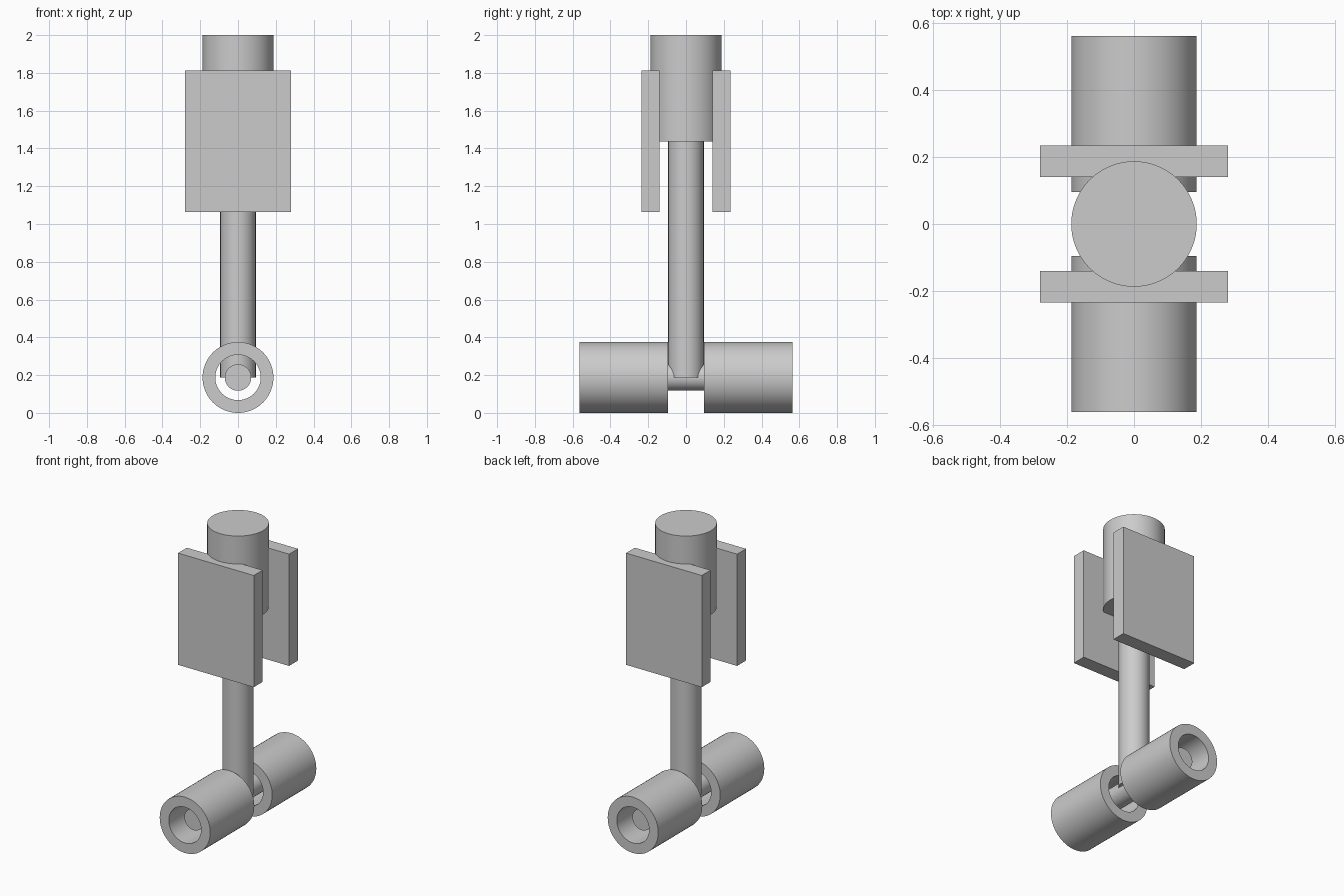
import bpy
import bmesh
import math
from mathutils import Matrix

default = bpy.data.objects.get("Cube")
if default:
    bpy.data.objects.remove(default, do_unlink=True)

GREY = (0.6, 0.6, 0.6, 1.0)
grey = bpy.data.materials.new("plain_grey")
grey.use_nodes = True
grey.diffuse_color = GREY
grey.node_tree.nodes["Principled BSDF"].inputs["Base Color"].default_value = GREY

SIDES = 64
R = 0.1875       # radius of head and wheels
WHEEL_Z = R      # axle height


def finish(name, bm, smooth=True):
    bmesh.ops.recalc_face_normals(bm, faces=bm.faces)
    mesh = bpy.data.meshes.new(name)
    bm.to_mesh(mesh)
    bm.free()
    mesh.materials.append(grey)
    obj = bpy.data.objects.new(name, mesh)
    bpy.context.collection.objects.link(obj)
    if smooth:
        bpy.ops.object.select_all(action="DESELECT")
        obj.select_set(True)
        bpy.context.view_layer.objects.active = obj
        bpy.ops.object.shade_smooth_by_angle(angle=math.radians(30))
    return obj


def cylinder(name, radius, length, matrix):
    bm = bmesh.new()
    bmesh.ops.create_cone(bm, cap_ends=True, segments=SIDES, radius1=radius,
                          radius2=radius, depth=length, matrix=matrix)
    return finish(name, bm)


def tube(name, outer, inner, y0, y1):
    # Spin a rectangular section around the axle line
    bm = bmesh.new()
    section = [(outer, y0), (outer, y1), (inner, y1), (inner, y0)]
    verts = [bm.verts.new((r, y, WHEEL_Z)) for r, y in section]
    edges = [bm.edges.new((verts[i], verts[(i + 1) % 4])) for i in range(4)]
    bmesh.ops.spin(bm, geom=verts + edges, cent=(0, 0, WHEEL_Z), axis=(0, 1, 0),
                   angle=math.tau, steps=SIDES, use_merge=True)
    bmesh.ops.remove_doubles(bm, verts=bm.verts, dist=1e-4)
    return finish(name, bm)


def block(name, size, centre):
    bm = bmesh.new()
    bmesh.ops.create_cube(bm, size=1, matrix=Matrix.Translation(centre)
                          @ Matrix.Diagonal((*size, 1)))
    return finish(name, bm, smooth=False)


# Upright post and the thicker head on top
cylinder("post", 0.094, 1.25, Matrix.Translation((0, 0, 0.8125)))
cylinder("head", R, 0.5625, Matrix.Translation((0, 0, 1.71875)))

# Axle through the foot of the post
cylinder("axle", 0.07, 0.9375, Matrix.Translation((0, 0, WHEEL_Z))
         @ Matrix.Rotation(math.pi / 2, 4, "X"))

# Front and back plates and hollow wheels
for label, side in (("front", -1), ("back", 1)):
    block(label + "_plate", (0.5625, 0.094, 0.75), (0, side * 0.1875, 1.4375))
    tube(label + "_wheel", R, 0.12, side * 0.095, side * 0.5625)
